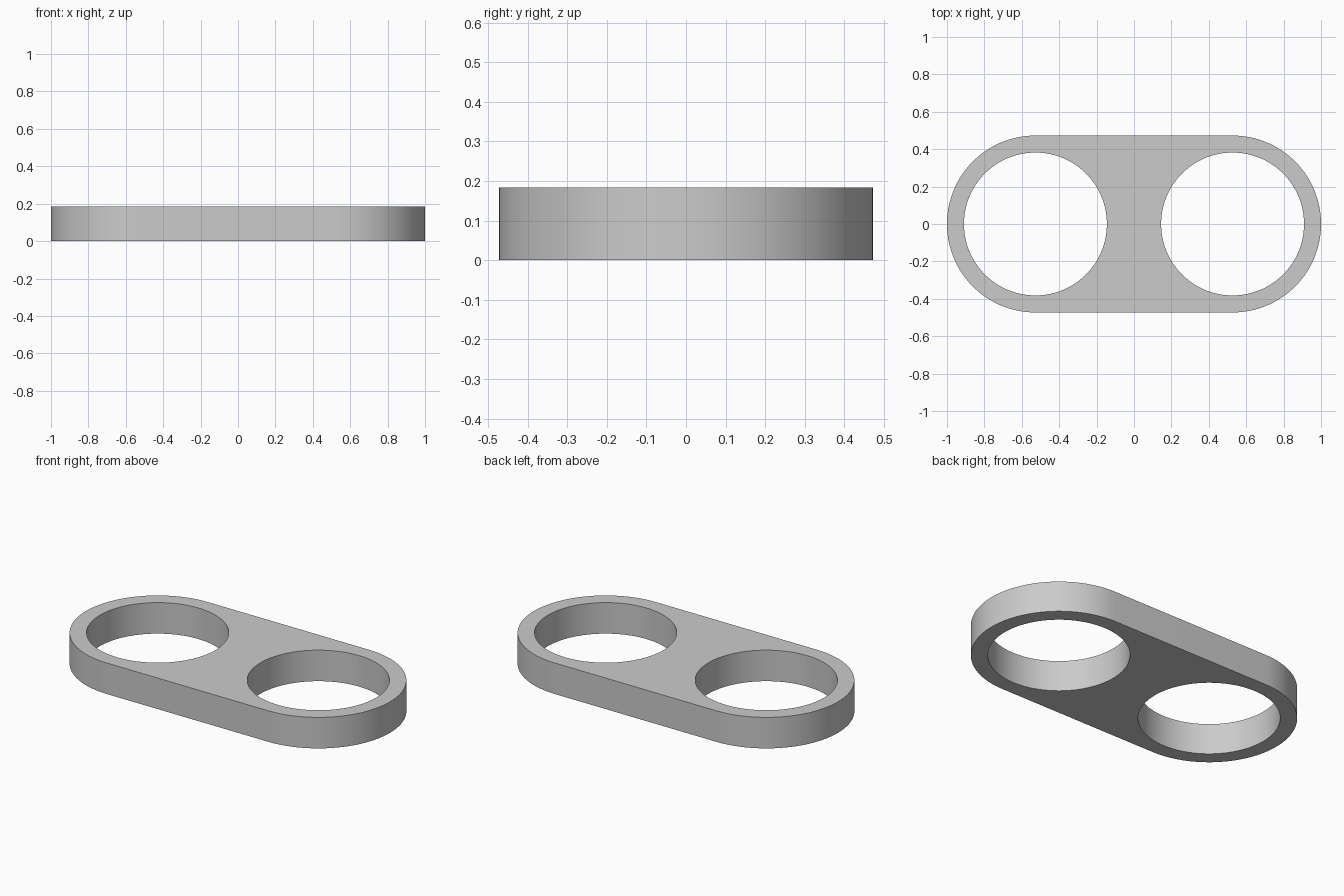
import bpy, bmesh
from math import sin, cos, pi

cube = bpy.data.objects.get("Cube")
if cube:
    bpy.data.objects.remove(cube)

CENTRE = 0.527   # distance of each ring centre from the middle
OUTER = 0.473
HOLE = 0.382
HEIGHT = 0.184
STEPS = 64       # segments per half circle


def arc(cx, radius, start, end):
    """Points along an arc, with angles given in half turns."""
    n = round(abs(end - start) * STEPS)
    angles = [pi * (start + (end - start) * i / n) for i in range(n + 1)]
    return [(cx + radius * cos(a), radius * sin(a)) for a in angles]


# Half of the plate outline: outer rounded ends, then the two hole edges
half = (arc(CENTRE, OUTER, 0, 0.5) + arc(-CENTRE, OUTER, 0.5, 1)
        + arc(-CENTRE, HOLE, 1, 0) + arc(CENTRE, HOLE, 1, 0))

# Mirror the half and weld it into one flat plate with two holes
bm = bmesh.new()
bm.faces.new([bm.verts.new((x, y, 0)) for x, y in half])
bm.faces.new([bm.verts.new((x, -y, 0)) for x, y in reversed(half)])
bmesh.ops.remove_doubles(bm, verts=bm.verts[:], dist=0.0001)
mesh = bpy.data.meshes.new("link_plate")
bm.to_mesh(mesh)
bm.free()

plate = bpy.data.objects.new("link_plate", mesh)
bpy.context.collection.objects.link(plate)
bpy.ops.object.select_all(action="DESELECT")
plate.select_set(True)
bpy.context.view_layer.objects.active = plate

# Raise the plate to full thickness
solid = plate.modifiers.new("thickness", "SOLIDIFY")
solid.thickness = HEIGHT
solid.offset = 1
bpy.ops.object.modifier_apply(modifier=solid.name)
bpy.ops.object.shade_smooth_by_angle(angle=pi / 6)

# Plain grey finish
grey = bpy.data.materials.new("light_grey")
grey.use_nodes = True
colour = (0.6, 0.6, 0.6, 1)
grey.diffuse_color = colour
grey.node_tree.nodes["Principled BSDF"].inputs["Base Color"].default_value = colour
plate.data.materials.append(grey)
